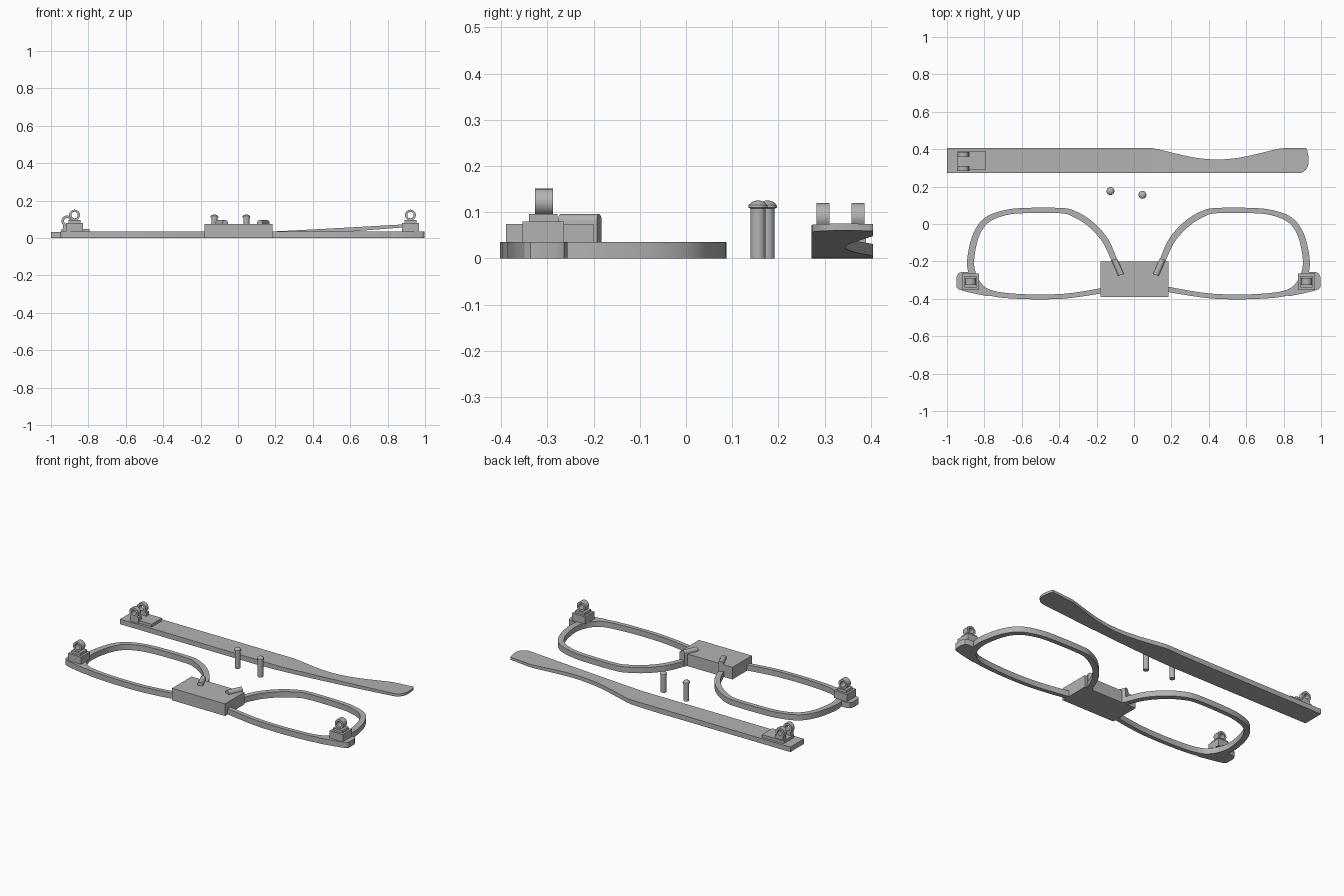
import bpy, bmesh, math
from mathutils import Vector
from mathutils.geometry import interpolate_bezier

cube = bpy.data.objects.get("Cube")
if cube:
    bpy.data.objects.remove(cube, do_unlink=True)

GREY = (0.45, 0.45, 0.45, 1)
mat = bpy.data.materials.new("plain grey")
mat.use_nodes = True
mat.diffuse_color = GREY
mat.node_tree.nodes["Principled BSDF"].inputs["Base Color"].default_value = GREY

CX = 0.024      # mirror line of the front frame
FRAME_H = 0.035


def loft(name, sections, closed=False):
    """Skin a row of equal cross-sections; cap the ends unless closed."""
    bm = bmesh.new()
    rows = [[bm.verts.new(p) for p in s] for s in sections]
    n = len(rows[0])
    pairs = list(zip(rows, rows[1:]))
    if closed:
        pairs.append((rows[-1], rows[0]))
    for a, b in pairs:
        for i in range(n):
            j = (i + 1) % n
            bm.faces.new((a[i], a[j], b[j], b[i]))
    if not closed:
        bm.faces.new(rows[0])
        bm.faces.new(rows[-1])
    bmesh.ops.recalc_face_normals(bm, faces=bm.faces)
    mesh = bpy.data.meshes.new(name)
    bm.to_mesh(mesh)
    bm.free()
    mesh.materials.append(mat)
    obj = bpy.data.objects.new(name, mesh)
    bpy.context.collection.objects.link(obj)
    bpy.ops.object.select_all(action='DESELECT')
    obj.select_set(True)
    bpy.context.view_layer.objects.active = obj
    bpy.ops.object.shade_smooth_by_angle(angle=math.radians(32))
    return obj


def prism(name, outline, z0, z1):
    return loft(name, [[(x, y, z) for x, y in outline] for z in (z0, z1)])


def box(name, x0, x1, y0, y1, z0, z1):
    return prism(name, [(x0, y0), (x1, y0), (x1, y1), (x0, y1)], z0, z1)


def ring(name, x, z, y0, y1, outer, inner, steps=28):
    """Hinge eye with its axis along y."""
    rows = []
    for i in range(steps):
        a = 2 * math.pi * i / steps
        c, s = math.cos(a), math.sin(a)
        rows.append([(x + r * c, y, z + r * s) for r, y in
                     ((outer, y0), (outer, y1), (inner, y1), (inner, y0))])
    return loft(name, rows, closed=True)


def smooth_path(points, steps=5):
    """Smooth curve through the points."""
    p = [Vector(q) for q in points]
    out = []
    for i in range(len(p) - 1):
        before, after = p[max(i - 1, 0)], p[min(i + 2, len(p) - 1)]
        h0 = p[i] + (p[i + 1] - before) / 6
        h1 = p[i + 1] - (after - p[i]) / 6
        out += interpolate_bezier(p[i], h0, h1, p[i + 1], steps + 1)[:-1]
    return out + [p[-1]]


# Rim centre line (third value is half the width) and end lug outline
RIM = [(.125, -.205, .015), (.176, -.091, .017), (.257, 0, .017), (.348, .056, .016),
       (.422, .072, .014), (.604, .072, .014), (.711, .061, .014), (.807, .024, .016),
       (.861, -.043, .017), (.890, -.139, .018), (.896, -.235, .019), (.861, -.320, .018),
       (.786, -.370, .015), (.620, -.388, .013), (.433, -.388, .013), (.300, -.374, .013),
       (.150, -.348, .014)]
LUG = [(.88, -.257), (.947, -.257), (.964, -.264), (.973, -.283), (.973, -.337),
       (.962, -.350), (.914, -.364), (.807, -.386), (.77, -.378), (.83, -.335), (.87, -.29)]

# Front frame: the same parts on both sides
for side, s in (("left", 1), ("right", -1)):
    path = smooth_path(RIM)
    rows = []
    for i, p in enumerate(path):
        d = path[min(i + 1, len(path) - 1)] - path[max(i - 1, 0)]
        n = Vector((-d.y, d.x)).normalized() * p.z
        a, b = p.xy + n, p.xy - n
        rows.append([(CX + s * q.x, q.y, z) for q, z in
                     ((a, 0), (a, FRAME_H), (b, FRAME_H), (b, 0))])
    loft(side + "_rim", rows)
    prism(side + "_end_lug", [(CX + s * x, y) for x, y in LUG], 0, FRAME_H)

    # Stepped hinge block with its eye
    hx = CX + s * .898
    box(side + "_hinge_base", hx - .045, hx + .045, -.354, -.265, FRAME_H, .08)
    box(side + "_hinge_step", hx - .032, hx + .032, -.340, -.278, .08, .096)
    ring(side + "_hinge_eye", hx, .122, -.327, -.288, .029, .017)

    # Slanted round-topped nose support
    rows = []
    for x, y in ((.093, -.272), (.130, -.188)):
        arch = [(-.015, 0), (.015, 0)]
        arch += [(.015 * math.cos(a), .081 + .015 * math.sin(a))
                 for a in (math.pi * k / 10 for k in range(11))]
        rows.append([(CX + s * (x + u), y - .35 * u, w) for u, w in arch])
    loft(side + "_nose_support", rows)

box("bridge_block", -.179, .184, -.39, -.20, 0, .075)


# Temple arm: shaped outline, bent upward toward the tip
def arm_section(x):
    y0, y1 = .272, .405
    if .10 < x < .79:
        t = (x - .10) / .69
        y1 -= .06 * math.sin(math.pi * t) ** 1.2
    if x > .88:
        t = min((x - .88) / .054, 1)
        y0 += .06 * (1 - math.sqrt(1 - t * t))
    if x > .92:
        y1 -= .055 * ((x - .92) / .014) ** 2
    rise = max(0, (x + .05) / .98)
    zb = .06 * rise ** 1.35
    zt = .031 + .044 * max(0, (x - .1) / .83) ** 1.1
    return [(x, y0, zb), (x, y1, zb), (x, y1, zt), (x, y0, zt)]


stations = [-1, -.05] + [.02 * k for k in range(1, 45)]
stations += [.89, .90, .91, .92, .926, .931, .934]
loft("temple_arm", [arm_section(x) for x in stations])

# Temple hinge: plate and two eyes on short posts
box("temple_hinge_plate", -.944, -.794, .288, .390, .03, .048)
for label, y0, y1 in (("front", .283, .311), ("rear", .358, .386)):
    ring(label + "_temple_eye", -.914, .090, y0, y1, .030, .016)
    box(label + "_temple_post", -.936, -.880, y0, y1, .03, .069)

# Two loose dome-headed hinge pins
PIN = [(0, .016), (.108, .016), (.110, .021), (.116, .020), (.122, .014), (.125, .005)]
for label, x, y in (("first", -.126, .176), ("second", .045, .156)):
    rows = [[(x + r * math.cos(k * math.pi / 12), y + r * math.sin(k * math.pi / 12), z)
             for k in range(24)] for z, r in PIN]
    loft(label + "_hinge_pin", rows)
